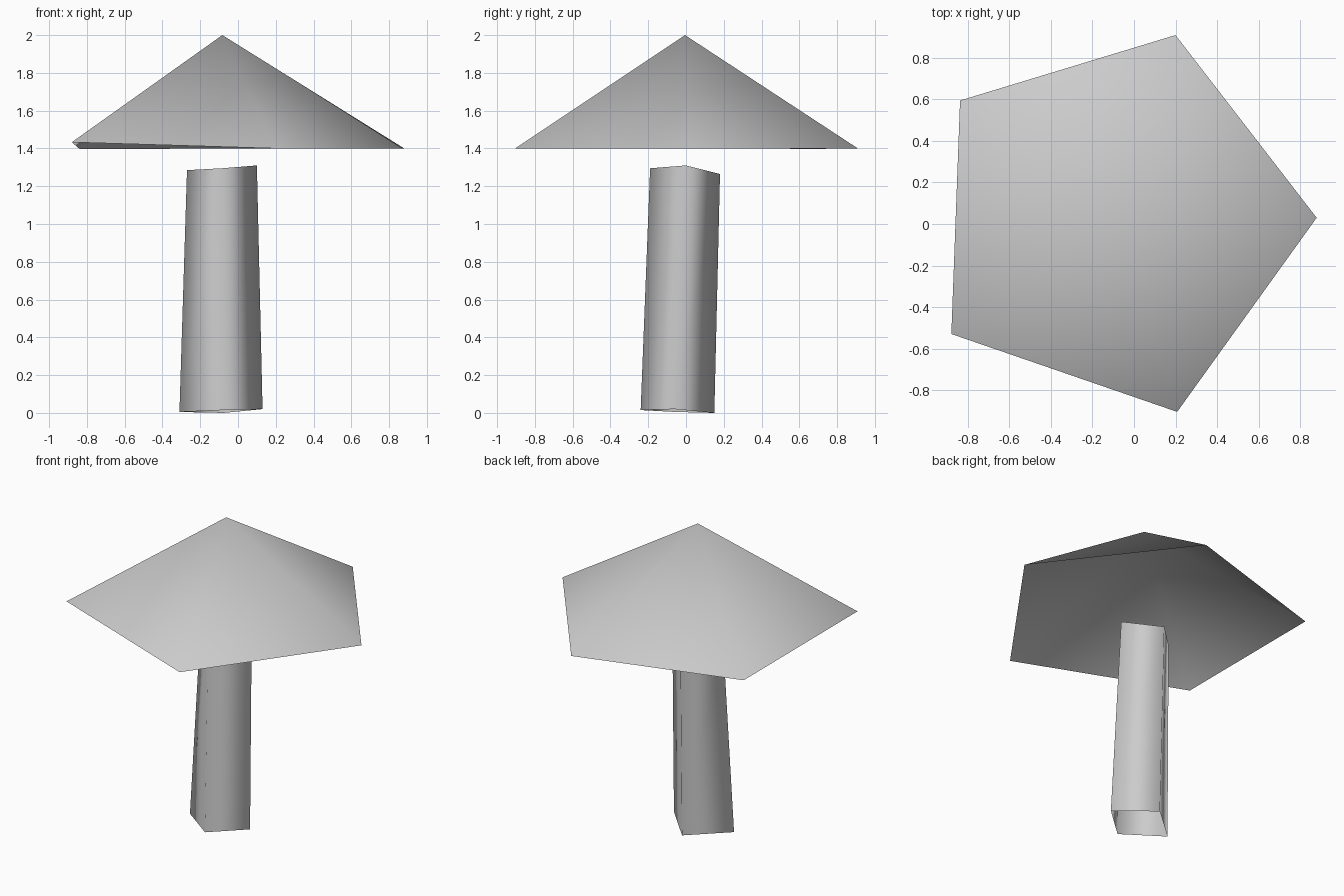
import bpy
import bmesh

# Remove the default object
cube = bpy.data.objects.get("Cube")
if cube:
    bpy.data.objects.remove(cube, do_unlink=True)

# Single plain grey
GREY = (0.6, 0.6, 0.6, 1.0)
grey = bpy.data.materials.new("plain_grey")
grey.use_nodes = True
grey.diffuse_color = GREY
grey.node_tree.nodes["Principled BSDF"].inputs["Base Color"].default_value = GREY


def skin(name, lower, upper):
    """Open shell from a lower ring to an upper ring, or to one tip point."""
    bm = bmesh.new()
    low = [bm.verts.new(p) for p in lower]
    top = [bm.verts.new(p) for p in upper]
    for i in range(len(low)):
        j = (i + 1) % len(low)
        if len(top) == 1:
            face = (low[i], low[j], top[0])
        else:
            face = (low[i], low[j], top[j], top[i])
        bm.faces.new(face).smooth = True
    mesh = bpy.data.meshes.new(name)
    bm.to_mesh(mesh)
    bm.free()
    mesh.materials.append(grey)
    obj = bpy.data.objects.new(name, mesh)
    bpy.context.collection.objects.link(obj)
    return obj


# Trunk: four-sided open tube, slightly leaning and tapering
trunk_foot = [(0.13, -0.06, 0.02), (-0.076, 0.15, 0.0),
              (-0.31, -0.058, 0.005), (-0.073, -0.24, 0.015)]
trunk_head = [(0.10, 0.0, 1.31), (-0.085, 0.18, 1.265),
              (-0.27, 0.0, 1.285), (-0.085, -0.19, 1.295)]
skin("trunk", trunk_foot, trunk_head)

# Canopy: five-sided hollow cone with an uneven rim
canopy_rim = [(0.88, 0.03, 1.4), (0.2, 0.91, 1.4), (-0.838, 0.595, 1.397),
              (-0.88, -0.53, 1.433), (0.208, -0.905, 1.4)]
skin("canopy", canopy_rim, [(-0.083, -0.005, 2.0)])
